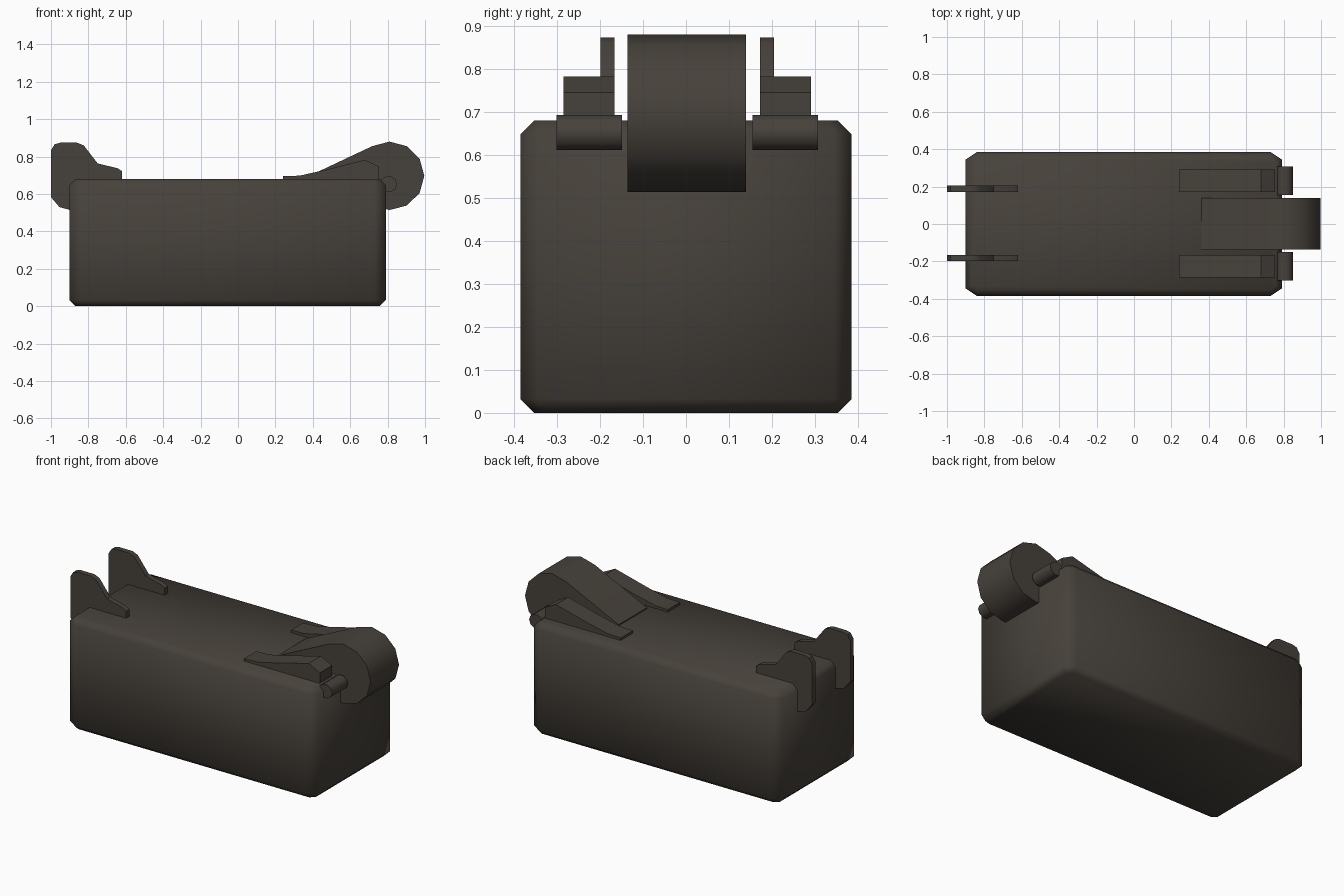
import bpy, bmesh, math

if "Cube" in bpy.data.objects:
    bpy.data.objects.remove(bpy.data.objects["Cube"])

mat = bpy.data.materials.new("dark_brown_grey")
mat.diffuse_color = (0.062, 0.053, 0.043, 1)
mat.use_nodes = True
mat.node_tree.nodes["Principled BSDF"].inputs["Base Color"].default_value = mat.diffuse_color


def finish(bm, name, angle):
    bmesh.ops.recalc_face_normals(bm, faces=bm.faces)
    me = bpy.data.meshes.new(name)
    bm.to_mesh(me)
    bm.free()
    me.materials.append(mat)
    ob = bpy.data.objects.new(name, me)
    bpy.context.collection.objects.link(ob)
    bpy.ops.object.select_all(action='DESELECT')
    ob.select_set(True)
    bpy.context.view_layer.objects.active = ob
    bpy.ops.object.shade_smooth_by_angle(angle=math.radians(angle))
    return ob


def loft(rings, name, angle):
    """Join equal-length rings of points into a closed solid."""
    bm = bmesh.new()
    vs = [[bm.verts.new(p) for p in r] for r in rings]
    n = len(vs[0])
    for a, b in zip(vs, vs[1:]):
        for i in range(n):
            j = (i + 1) % n
            bm.faces.new((a[i], a[j], b[j], b[i]))
    bm.faces.new(vs[0])
    bm.faces.new(vs[-1])
    return finish(bm, name, angle)


def slab(profile, y0, y1, name, angle=40):
    """Extrude an x-z profile along y."""
    return loft([[(x, y, z) for x, z in profile] for y in (y0, y1)], name, angle)


# Main block: octagonal plan, with chamfered top and bottom rims
def plan(z, inset):
    x0, x1, y = -0.9 + inset, 0.79 - inset, 0.385 - inset
    cx, cy = 0.06 - inset, 0.04 - inset / 2
    return [(x0 + cx, -y, z), (x1 - cx, -y, z), (x1, -y + cy, z), (x1, y - cy, z),
            (x1 - cx, y, z), (x0 + cx, y, z), (x0, y - cy, z), (x0, -y + cy, z)]


loft([plan(0, 0.032), plan(0.032, 0), plan(0.648, 0), plan(0.68, 0.032)], "main_block", 60)

# Round drum with a tongue sloping down onto the block
drum = [(0.81 + 0.186 * math.cos(math.radians(a)), 0.697 + 0.183 * math.sin(math.radians(a)))
        for a in range(-120, 121, 30)]
slab(drum + [(0.36, 0.687), (0.36, 0.66), (0.62, 0.62)], -0.136, 0.14, "drum")

# Side arms and pegs beside the drum
arm = [(0.24, 0.67), (0.24, 0.695), (0.33, 0.698), (0.46, 0.727), (0.68, 0.783),
       (0.755, 0.745), (0.755, 0.66)]
peg = [(0.805 + 0.046 * math.cos(math.radians(a)), 0.652 + 0.043 * math.sin(math.radians(a)))
       for a in range(0, 360, 36)]
# Hooked plates at the opposite end
plate = [(-1, 0.583), (-1, 0.834), (-0.98, 0.866), (-0.95, 0.874), (-0.86, 0.874), (-0.825, 0.86),
         (-0.75, 0.763), (-0.645, 0.738), (-0.62, 0.722), (-0.62, 0.66),
         (-0.87, 0.63), (-0.88, 0.515), (-0.9, 0.515), (-0.955, 0.53)]

for s, side in ((-1, "front"), (1, "back")):
    o = 0.003  # the whole mechanism sits slightly towards the back
    slab(arm, o + s * 0.169, o + s * 0.288, side + "_arm", 30)
    slab(peg, o + s * 0.152, o + s * 0.304, side + "_peg")
    slab(plate, o + s * 0.169, o + s * 0.202, side + "_hook_plate", 35)
